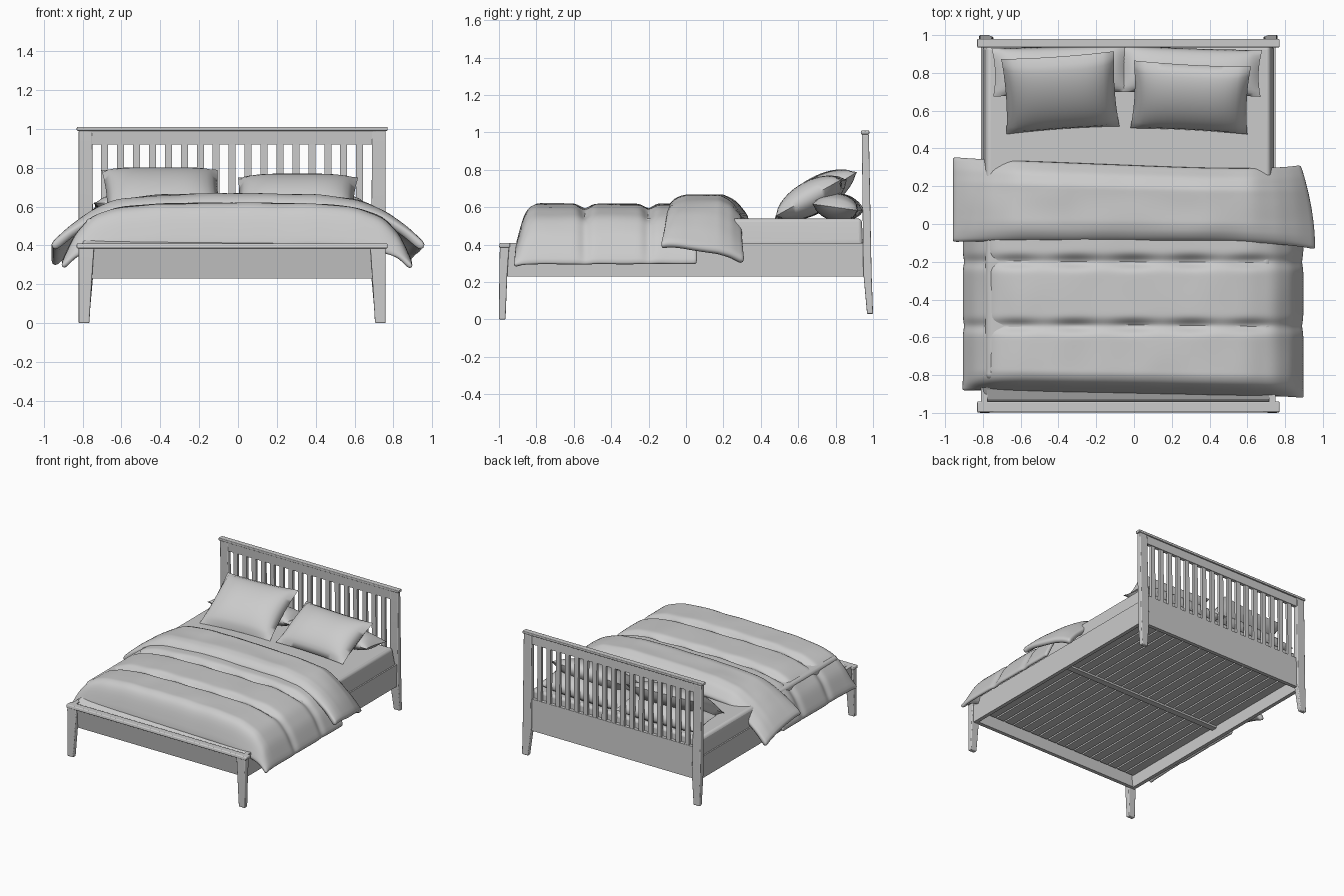
import bpy, bmesh, math
from mathutils import Vector, Matrix, noise

old = bpy.data.objects.get("Cube")
if old:
    bpy.data.objects.remove(old)

CX = -0.03  # centre line of the wooden frame

grey = bpy.data.materials.new("plain_grey")
grey.use_nodes = True
grey.diffuse_color = (0.6, 0.6, 0.6, 1)
grey.node_tree.nodes["Principled BSDF"].inputs["Base Color"].default_value = (0.6, 0.6, 0.6, 1)


def finish(name, bm, smooth=None):
    bmesh.ops.recalc_face_normals(bm, faces=bm.faces[:])
    mesh = bpy.data.meshes.new(name)
    bm.to_mesh(mesh)
    bm.free()
    mesh.materials.append(grey)
    obj = bpy.data.objects.new(name, mesh)
    bpy.context.collection.objects.link(obj)
    if smooth:
        bpy.ops.object.select_all(action='DESELECT')
        obj.select_set(True)
        bpy.context.view_layer.objects.active = obj
        bpy.ops.object.shade_smooth_by_angle(angle=math.radians(smooth))
    return obj


def prism(bm, *rings):
    """Stack of rectangles, each (x0, x1, y0, y1, z), bottom to top."""
    loops = [[bm.verts.new(p) for p in ((a, c, z), (b, c, z), (b, d, z), (a, d, z))]
             for a, b, c, d, z in rings]
    bm.faces.new(loops[0])
    bm.faces.new(loops[-1])
    for low, high in zip(loops, loops[1:]):
        for i in range(4):
            j = (i + 1) % 4
            bm.faces.new((low[i], low[j], high[j], high[i]))


def block(name, *rings, bevel=0.0):
    bm = bmesh.new()
    prism(bm, *rings)
    obj = finish(name, bm, 40)
    if bevel:
        mod = obj.modifiers.new("soft_edges", 'BEVEL')
        mod.width = bevel
        mod.segments = 3
    return obj


def across(side, inner, outer):
    return tuple(sorted((CX + side * inner, CX + side * outer)))


def lerp_table(table, t):
    """Linear interpolation through rows of (t, value, value...)."""
    for a, b in zip(table, table[1:]):
        if t <= b[0]:
            f = max(0, (t - a[0]) / (b[0] - a[0]))
            return [p + (q - p) * f for p, q in zip(a[1:], b[1:])]
    return table[-1][1:]


# Legs, posts and side rails
for side, label in ((1, "left"), (-1, "right")):
    block(label + "_front_leg",
          (*across(side, 0.735, 0.79), -1.0, -0.965, 0),
          (*across(side, 0.72, 0.79), -0.998, -0.955, 0.25),
          (*across(side, 0.71, 0.79), -0.995, -0.945, 0.4), bevel=0.006)
    block(label + "_head_post",
          (*across(side, 0.735, 0.79), 0.968, 1.0, 0.03),
          (*across(side, 0.715, 0.79), 0.948, 0.992, 0.25),
          (*across(side, 0.72, 0.79), 0.94, 0.978, 0.99), bevel=0.006)
    block(label + "_side_rail",
          (*across(side, 0.745, 0.775), -0.96, 0.955, 0.23),
          (*across(side, 0.745, 0.78), -0.96, 0.955, 0.41))

# Footboard
block("footboard_panel", (CX - 0.74, CX + 0.74, -0.96, -0.93, 0.23),
      (CX - 0.74, CX + 0.74, -0.985, -0.95, 0.39))
block("footboard_cap", (CX - 0.8, CX + 0.8, -1.0, -0.94, 0.385),
      (CX - 0.8, CX + 0.8, -0.995, -0.94, 0.41), bevel=0.006)

# Headboard
block("headboard_panel", (CX - 0.74, CX + 0.74, 0.95, 0.98, 0.23),
      (CX - 0.74, CX + 0.74, 0.945, 0.972, 0.48))
block("headboard_top_rail", (CX - 0.74, CX + 0.74, 0.945, 0.972, 0.92),
      (CX - 0.74, CX + 0.74, 0.94, 0.968, 1.0))
block("headboard_cap", (CX - 0.8, CX + 0.8, 0.935, 0.98, 0.99),
      (CX - 0.8, CX + 0.8, 0.935, 0.98, 1.01), bevel=0.005)
bm = bmesh.new()
for i in range(17):
    x = CX + (i - 8) * 0.082
    prism(bm, (x - 0.018, x + 0.018, 0.948, 0.97, 0.47), (x - 0.018, x + 0.018, 0.945, 0.967, 0.93))
finish("headboard_spindles", bm)

# Slatted base under the mattress
bm = bmesh.new()
for i in range(18):
    x = CX + (i - 8.5) * 0.083
    prism(bm, (x - 0.035, x + 0.035, -0.93, 0.95, 0.325), (x - 0.035, x + 0.035, -0.93, 0.95, 0.345))
finish("base_slats", bm)
block("cross_beam", (CX - 0.745, CX + 0.745, -0.025, 0.025, 0.31),
      (CX - 0.745, CX + 0.745, -0.025, 0.025, 0.325))

# Mattress, stepping down to a tucked ledge at the foot
block("mattress", (CX - 0.745, CX + 0.745, -0.945, 0.94, 0.35),
      (CX - 0.77, CX + 0.77, -0.945, 0.945, 0.39),
      (CX - 0.768, CX + 0.768, -0.86, 0.945, 0.43),
      (CX - 0.75, CX + 0.75, -0.81, 0.94, 0.54), bevel=0.025)


def cloth(name, rows, cols, place, thickness):
    """Draped sheet: place(s, t) with s in -1..1 across and t in 0..1 along."""
    bm = bmesh.new()
    grid = [[bm.verts.new(place(2 * i / cols - 1, j / rows)) for i in range(cols + 1)]
            for j in range(rows + 1)]
    for a, b in zip(grid, grid[1:]):
        for i in range(cols):
            bm.faces.new((a[i], a[i + 1], b[i + 1], b[i]))
    obj = finish(name, bm, 60)
    mod = obj.modifiers.new("padding", 'SOLIDIFY')
    mod.thickness = thickness
    mod.offset = -1
    soft = obj.modifiers.new("softness", 'SUBSURF')
    soft.levels = soft.render_levels = 1
    return obj


# Duvet: half cross-section as (s, x, z)
DUVET = [(0, 0, 0.62), (0.4, 0.4, 0.615), (0.62, 0.62, 0.595), (0.75, 0.75, 0.55),
         (0.87, 0.84, 0.45), (1, 0.91, 0.3)]
# Height factor along the bed, from the foot
FOOT = [(0, 0.28), (0.02, 0.5), (0.04, 0.75), (0.065, 0.92), (0.11, 1), (1, 1)]


def duvet_point(s, t):
    x, z = lerp_table(DUVET, abs(s))
    start = -0.905 - 0.02 * s
    y = start + (0.06 - start) * t
    drop = lerp_table(FOOT, t)[0]
    z = 0.3 + (z - 0.3) * drop
    # quilted seams with buttoned dips
    for seam in (-0.54, -0.2):
        groove = math.exp(-((y - seam) / 0.028) ** 2)
        z -= groove * (0.038 + 0.014 * math.cos(s * 20)) * (1 - s * s) ** 0.5
        x *= 1 - 0.008 * groove
    z += 0.008 * noise.noise(Vector((s * 5, y * 4, 1)))
    return (math.copysign(x, s) - 0.005, y, z)


cloth("duvet", 52, 44, duvet_point, 0.03)

# Folded-over top of the duvet
FOLD = [(0, 0, 0.668), (0.4, 0.4, 0.663), (0.62, 0.64, 0.635), (0.75, 0.77, 0.58),
        (0.87, 0.88, 0.51), (1, 0.97, 0.42)]
ENDS = [(0, 0.78), (0.05, 0.88), (0.13, 0.96), (0.25, 1), (0.7, 1), (0.85, 0.9), (1, 0.66)]


def fold_point(s, t):
    x, z = lerp_table(FOLD, abs(s))
    corner = max(0, s) ** 3
    y = -0.1 - 0.04 * corner + (0.42 - 0.04 * s + 0.08 * corner) * t
    z = 0.34 + (z - 0.34) * lerp_table(ENDS, t)[0]
    hang = max(0, abs(s) - 0.6) / 0.4
    z -= 0.08 * hang * t
    if s > 0:
        x -= 0.08 * hang * t * t
    z += 0.01 * noise.noise(Vector((s * 4, y * 6, 5)))
    return (math.copysign(x, s), y, z)


cloth("duvet_fold", 20, 40, fold_point, 0.045)


def pillow(name, centre, half_w, half_d, puff, tilt, turn=0):
    """Cushion made of two domed grids sharing a pinched seam."""
    bm = bmesh.new()
    for sign in (1, -1):
        made = bmesh.ops.create_grid(bm, x_segments=20, y_segments=16, size=1)
        for v in made["verts"]:
            u, w = v.co.x, v.co.y
            dome = max(0, (1 - u ** 4) * (1 - w * w)) ** 0.6
            v.co = (half_w * u * (1 - 0.04 * (1 - w * w)),
                    half_d * w * (1 - 0.04 * (1 - u * u)), sign * puff * dome)
    bmesh.ops.remove_doubles(bm, verts=bm.verts[:], dist=0.0005)
    turned = Matrix.Rotation(math.radians(turn), 4, 'Z') @ Matrix.Rotation(math.radians(tilt), 4, 'X')
    bmesh.ops.transform(bm, matrix=Matrix.Translation(centre) @ turned, verts=bm.verts[:])
    return finish(name, bm, 70)


# Flat pillows behind, propped pillows in front
pillow("left_back_pillow", (0.3, 0.81, 0.60), 0.375, 0.125, 0.075, -8, -2)
pillow("right_back_pillow", (-0.39, 0.815, 0.60), 0.36, 0.13, 0.075, -8, 2)
pillow("left_front_pillow", (0.3, 0.67, 0.65), 0.31, 0.205, 0.09, 29, -3)
pillow("right_front_pillow", (-0.39, 0.695, 0.665), 0.3, 0.235, 0.09, 32, 4)
